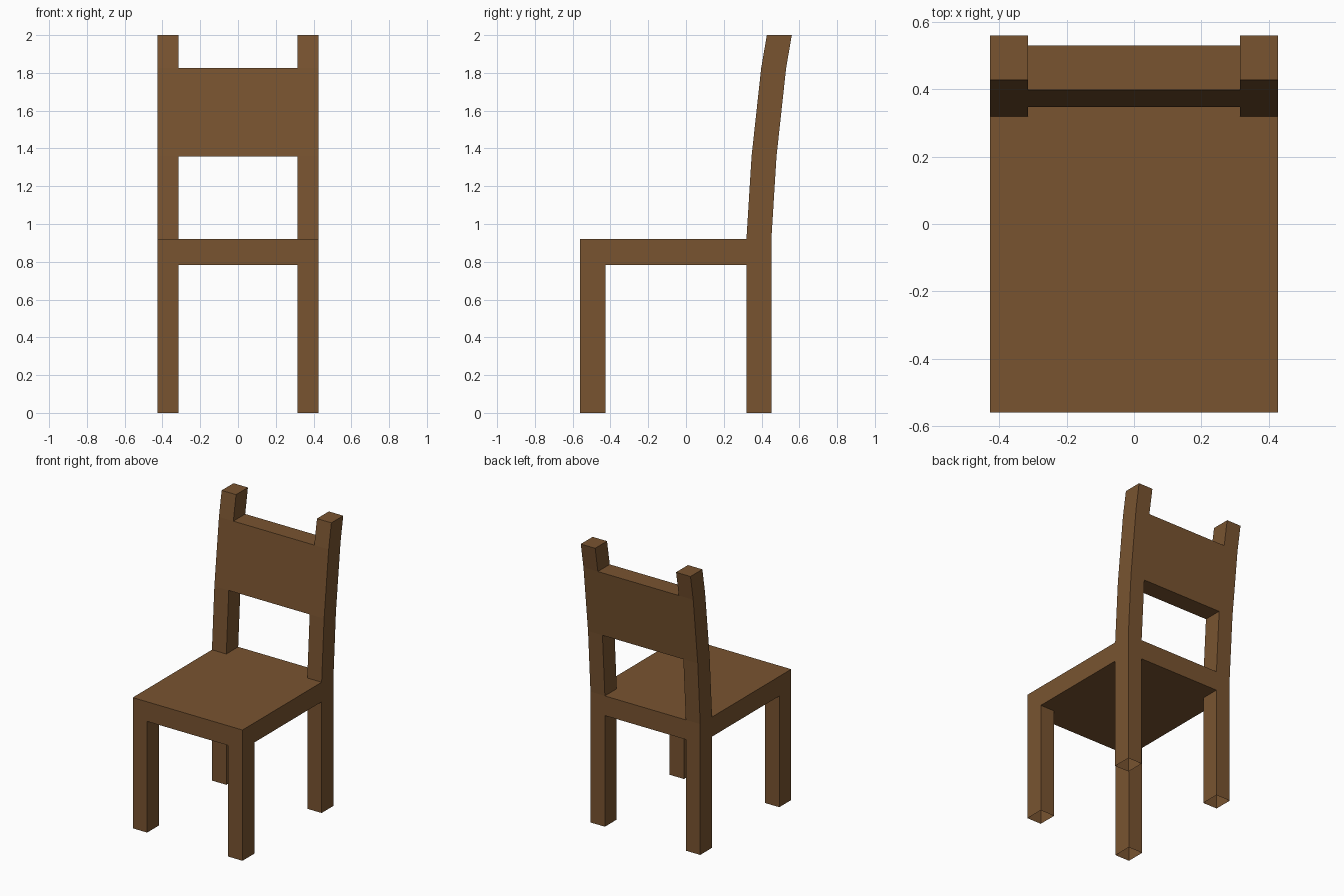
import bpy
import bmesh
from mathutils import Vector

if "Cube" in bpy.data.objects:
    bpy.data.objects.remove(bpy.data.objects["Cube"])

wood = bpy.data.materials.new("warm brown wood")
wood.diffuse_color = (0.19, 0.088, 0.030, 1)
wood.use_nodes = True
wood.node_tree.nodes["Principled BSDF"].inputs["Base Color"].default_value = wood.diffuse_color

# The chair is a lattice of blocks: 3 across, 3 deep, 5 high
XS = [-0.427, -0.315, 0.315, 0.427]
YS = [-0.56, -0.427, 0.32, 0.452]
ZS = [0, 0.782, 0.92, 1.357, 1.825, 2.0]
LEAN = [0, 0, 0, 0.027, 0.078, 0.108]   # backward lean at each height

PARTS = {
    "seat": [(i, j, 1) for i in range(3) for j in range(3)],
    "backrest_panel": [(1, 2, 3)],
}
for i, side in ((0, "left"), (2, "right")):
    PARTS["front_leg_" + side] = [(i, 0, 0)]
    PARTS["back_leg_" + side] = [(i, 2, 0)]
    PARTS["back_post_" + side] = [(i, 2, k) for k in (2, 3, 4)]

FILLED = {c for cells in PARTS.values() for c in cells}


def corner(i, j, k):
    return Vector((XS[i], YS[j] + LEAN[k], ZS[k]))


def build(name, cells):
    """Skin the outside of the blocks, leaving joints and foot ends open."""
    bm = bmesh.new()
    for cell in cells:
        for axis in range(3):
            for step in (0, 1):
                nxt = list(cell)
                nxt[axis] += 2 * step - 1
                if tuple(nxt) in FILLED or nxt[2] < 0:
                    continue
                u, v = (axis + 1) % 3, (axis + 2) % 3
                loop = []
                for a, b in ((0, 0), (1, 0), (1, 1), (0, 1)):
                    c = list(cell)
                    c[axis] += step
                    c[u] += a
                    c[v] += b
                    loop.append(bm.verts.new(corner(*c)))
                bm.faces.new(loop if step else loop[::-1])
    bmesh.ops.remove_doubles(bm, verts=bm.verts[:], dist=0.0001)
    # Merge the flat blocks into clean large faces
    bmesh.ops.dissolve_limit(bm, angle_limit=0.01,
                             verts=bm.verts[:], edges=bm.edges[:])
    mesh = bpy.data.meshes.new(name)
    bm.to_mesh(mesh)
    bm.free()
    mesh.materials.append(wood)
    bpy.context.collection.objects.link(bpy.data.objects.new(name, mesh))


for part, blocks in PARTS.items():
    build(part, blocks)
